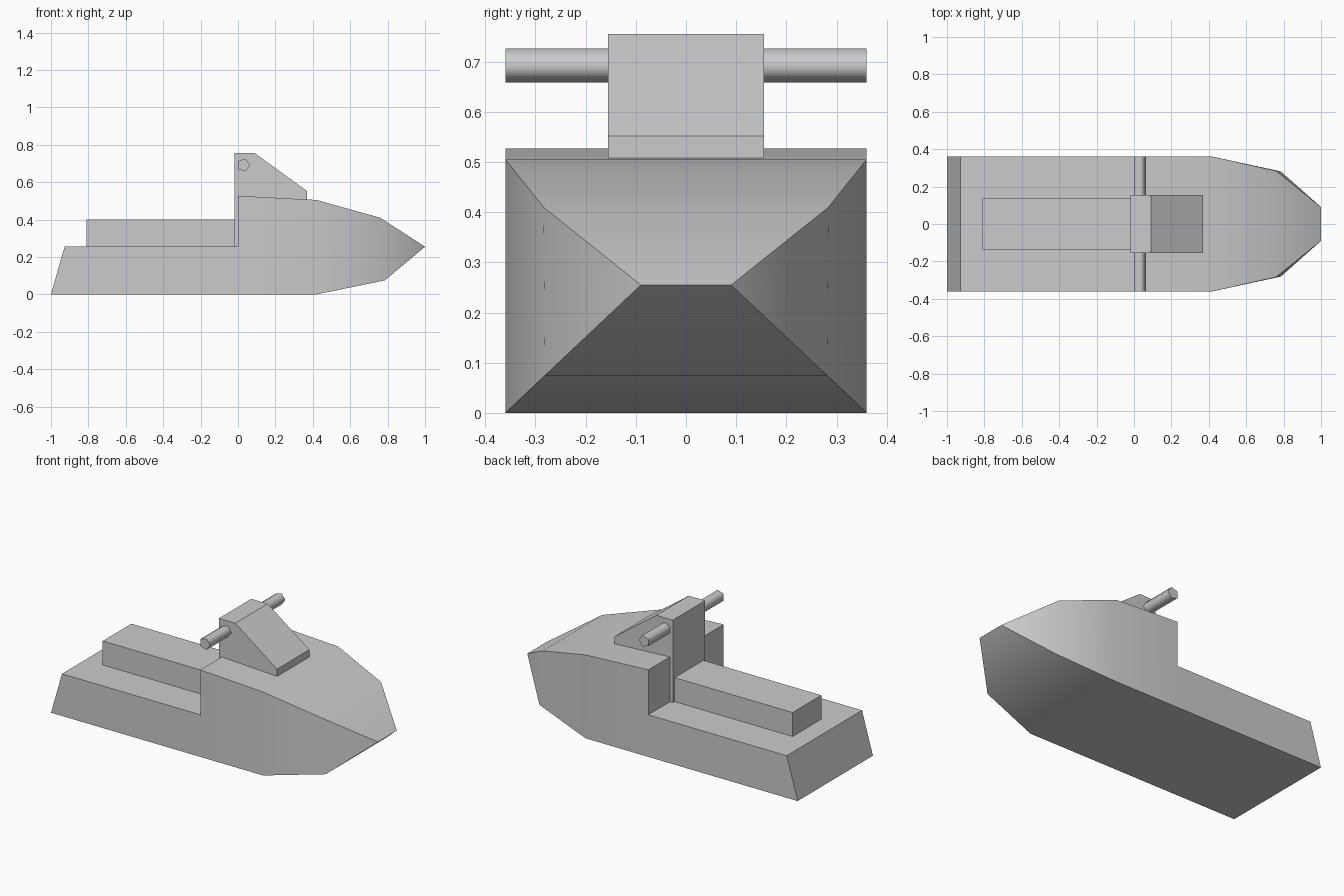
import bpy
import math
from mathutils import Matrix
import bmesh

cube = bpy.data.objects.get("Cube")
if cube:
    bpy.data.objects.remove(cube, do_unlink=True)

# Single grey paint
GREY = (0.6, 0.6, 0.6, 1.0)
paint = bpy.data.materials.new("light grey")
paint.use_nodes = True
paint.diffuse_color = GREY
paint.node_tree.nodes["Principled BSDF"].inputs["Base Color"].default_value = GREY


def finish(name, bm, angle):
    """Turn a bmesh into a named, painted object with sharp edges above angle."""
    bmesh.ops.recalc_face_normals(bm, faces=bm.faces[:])
    mesh = bpy.data.meshes.new(name)
    bm.to_mesh(mesh)
    bm.free()
    mesh.materials.append(paint)
    obj = bpy.data.objects.new(name, mesh)
    bpy.context.collection.objects.link(obj)
    bpy.ops.object.select_all(action="DESELECT")
    obj.select_set(True)
    bpy.context.view_layer.objects.active = obj
    bpy.ops.object.shade_smooth_by_angle(angle=math.radians(angle))
    return obj


def side_profile(name, outline, panels, angle=30):
    """Mirror an (x, z, half width) outline across y and skin it."""
    bm = bmesh.new()
    right = [bm.verts.new((x, -w, z)) for x, z, w in outline]
    left = [bm.verts.new((x, w, z)) for x, z, w in outline]
    for side in (right, left):
        for panel in panels:
            bm.faces.new([side[i] for i in panel])
    n = len(outline)
    for i in range(n):
        j = (i + 1) % n
        bm.faces.new((right[i], right[j], left[j], left[i]))
    return finish(name, bm, angle)


# Hull: low stern deck, raised bow tapering to a blunt nose
W = 0.36
side_profile("hull", [
    (-1, 0, W), (0, 0, W), (0.42, 0, W), (0.785, 0.075, 0.281),
    (1, 0.255, 0.09),
    (0.76, 0.41, 0.284), (0.42, 0.505, W), (0, 0.527, W),
    (0, 0.255, W), (-0.927, 0.255, W),
], [(0, 1, 8, 9), (1, 2, 6, 7, 8), (2, 3, 5, 6), (3, 4, 5)])

# Steering console with sloped front
C = 0.155
side_profile("steering_console", [
    (-0.02, 0.25, C), (0.37, 0.25, C), (0.37, 0.552, C),
    (0.09, 0.755, C), (-0.02, 0.755, C),
], [range(5)])

# Bench seat
S = 0.137
side_profile("seat", [
    (-0.81, 0.25, S), (-0.01, 0.25, S), (-0.01, 0.4, S), (-0.81, 0.4, S),
], [range(4)])

# Five-sided handlebar across the console
bm = bmesh.new()
R = 0.0357
bar = [(0.029 + R * math.cos(math.tau * i / 5),
        0.692 + R * math.sin(math.tau * i / 5)) for i in range(5)]
ends = [[bm.verts.new((x, y, z)) for x, z in bar] for y in (-W, W)]
for end in ends:
    bm.faces.new(end)
for i in range(5):
    j = (i + 1) % 5
    bm.faces.new((ends[0][i], ends[0][j], ends[1][j], ends[1][i]))
finish("handlebar", bm, 80)
